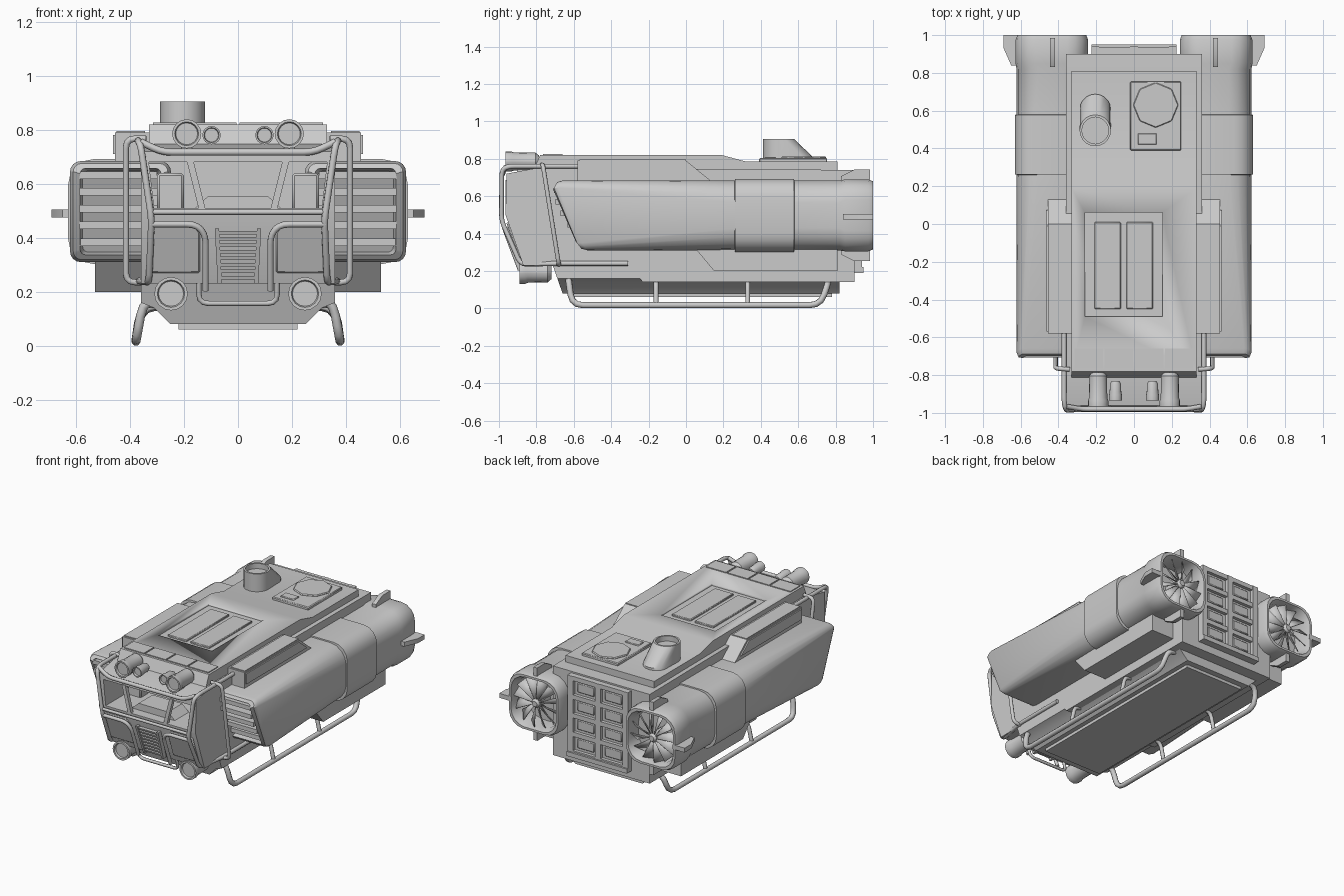
import bpy, bmesh, math
from mathutils import Vector

if "Cube" in bpy.data.objects:
    bpy.data.objects.remove(bpy.data.objects["Cube"])


def finish(name, bm, mirror=False, bevel=0, angle=30):
    bmesh.ops.recalc_face_normals(bm, faces=bm.faces[:])
    me = bpy.data.meshes.new(name)
    bm.to_mesh(me)
    bm.free()
    me.shade_smooth()
    me.set_sharp_from_angle(angle=math.radians(angle))
    ob = bpy.data.objects.new(name, me)
    bpy.context.collection.objects.link(ob)
    if bevel:
        m = ob.modifiers.new("bevel", 'BEVEL')
        m.width, m.segments, m.limit_method = bevel, 1, 'ANGLE'
    if mirror:
        ob.modifiers.new("mirror", 'MIRROR').use_clip = False
    return ob


def prism(name, pts, axis, lo, hi, mirror=False, bevel=0, move=None):
    """Extrude a 2D outline along an axis; move optionally deforms each vertex."""
    put = {'x': lambda p, t: (t, p[0], p[1]), 'y': lambda p, t: (p[0], t, p[1]),
           'z': lambda p, t: (p[0], p[1], t)}[axis]
    bm = bmesh.new()
    a, b = [[bm.verts.new(put(p, t)) for p in pts] for t in (lo, hi)]
    bm.faces.new(a)
    bm.faces.new(b)
    for i in range(len(pts)):
        j = (i + 1) % len(pts)
        bm.faces.new((a[i], a[j], b[j], b[i]))
    if move:
        for v in bm.verts:
            move(v.co)
    return finish(name, bm, mirror, bevel)


def box(name, x0, x1, y0, y1, z0, z1, **kw):
    return prism(name, [(x0, y0), (x1, y0), (x1, y1), (x0, y1)], 'z', z0, z1, **kw)


def ring(cx, cz, hx, hz, r, y, n=5):
    """Rounded rectangle in the xz plane; y may be a function of z."""
    out = []
    for k, (sx, sz) in enumerate([(1, 1), (-1, 1), (-1, -1), (1, -1)]):
        for i in range(n):
            a = math.pi / 2 * (k + i / (n - 1) * 0.999)
            z = cz + sz * (hz - r) + r * math.sin(a)
            out.append((cx + sx * (hx - r) + r * math.cos(a), y(z) if callable(y) else y, z))
    return out


def loft(name, rings, mirror=False, angle=30):
    bm = bmesh.new()
    rs = [[bm.verts.new(p) for p in r] for r in rings]
    for a, b in zip(rs, rs[1:]):
        for i in range(len(a)):
            j = (i + 1) % len(a)
            bm.faces.new((a[i], a[j], b[j], b[i]))
    bm.faces.new(rs[0])
    bm.faces.new(rs[-1])
    return finish(name, bm, mirror, 0, angle)


def tube(name, pts, r=0.012, fillet=0.035, both=True):
    """Round bar through points with filleted corners."""
    P = [Vector(p) for p in pts]
    path = [P[0]]
    for a, b, c in zip(P, P[1:], P[2:]):
        d0, d1 = a - b, c - b
        p = b + d0.normalized() * min(fillet, d0.length * .45)
        q = b + d1.normalized() * min(fillet, d1.length * .45)
        path += [p.lerp(b, t).lerp(b.lerp(q, t), t) for t in (0, .33, .67, 1)]
    path.append(P[-1])
    for s, side in ((1, "right"), (-1, "left"))[:2 if both else 1]:
        cu = bpy.data.curves.new(name, 'CURVE')
        cu.dimensions, cu.bevel_depth, cu.bevel_resolution, cu.use_fill_caps = '3D', r, 2, True
        sp = cu.splines.new('POLY')
        sp.points.add(len(path) - 1)
        for q, p in zip(sp.points, path):
            q.co = (p.x * s, p.y, p.z, 1)
        ob = bpy.data.objects.new(name + ("_" + side if both else ""), cu)
        bpy.context.collection.objects.link(ob)
        bpy.ops.object.select_all(action='DESELECT')
        ob.select_set(True)
        bpy.context.view_layer.objects.active = ob
        bpy.ops.object.convert(target='MESH')


def cut(ob, cutter):
    m = ob.modifiers.new("cut", 'BOOLEAN')
    m.operation, m.solver, m.object = 'DIFFERENCE', 'EXACT', cutter
    cutter.hide_render = True
    cutter.hide_set(True)


# Main hull with cab, window cavity, roof block
hull = prism("hull", [(-.96, .72), (-.965, .5), (-.87, .23), (-.31, .23), (-.23, .14), (.9, .14),
                      (.9, .74), (-.8, .75)], 'x', -.36, .36)
cut(hull, prism("window_cutter", [(-.31, .51), (.31, .51), (.33, .68), (-.33, .68)], 'y', -1.1, -.62))
roof = prism("roof", [(-.82, .73), (-.78, .82), (.19, .82), (.32, .785), (.81, .785), (.81, .73)],
             'x', -.33, .33)
cut(roof, box("hatch_cutter", -.26, .15, -.49, .06, .806, .9))
for i, x in enumerate((-.21, -.04)):
    box(f"roof_hatch_{i}", x, x + .14, -.45, .01, .8, .818, bevel=.004)
for i in range(4):
    box(f"roof_plate_{i}", -.315 + .16 * i, -.165 + .16 * i, -.765, -.66, .81, .826)

# Window posts and dashboard
prism("window_post", [(.12, .505), (.145, .505), (.19, .685), (.165, .685)], 'y', -.965, -.94, mirror=True)
prism("dashboard", [(-.17, .5), (.17, .5), (.11, .555), (-.11, .555)], 'y', -.9, -.75)
box("cab_seat", .2, .3, -.75, -.65, .5, .64, mirror=True, bevel=.01)


# Sloped lower front: panels and grille
def lean(c):
    c.y += (.5 - c.z) * .352


prism("front_panel", [(.14, .27), (.33, .27), (.33, .46), (.17, .46), (.14, .42)], 'y', -.976, -.95,
      mirror=True, bevel=.006, move=lean)
prism("grille_side", [(.06, .23), (.075, .23), (.086, .435), (.07, .435)], 'y', -.995, -.95,
      mirror=True, move=lean)
for i in range(8):
    z = .245 + i * .024
    box(f"grille_slat_{i}", -.07, .07, -.99, -.95, z, z + .013, move=lean)

# Lower hull and belly plate
prism("lower_hull", [(-.36, .24), (-.36, .16), (-.31, .14), (-.25, .08), (.25, .08), (.31, .14),
                     (.36, .16), (.36, .24)], 'y', -.66, .82,
      move=lambda c: setattr(c, 'y', c.y - (.35 * (c.z - .08) if c.y < 0 else 0)))
box("belly_plate", -.22, .22, -.6, .78, .06, .085)

# Side boxes above and below the engines
prism("upper_side_box", [(-.58, .66), (-.58, .79), (0, .79), (.16, .66)], 'x', .32, .455, mirror=True)
prism("upper_box_panel", [(-.57, .71), (-.57, .78), (-.01, .78), (.075, .71)], 'x', .44, .463, mirror=True)
box("upper_box_lid", .345, .45, -.57, 0, .78, .796, mirror=True)
prism("lower_side_box", [(.05, .32), (.15, .2), (.81, .2), (.81, .32)], 'x', .33, .53, mirror=True)


# Engine pods: slanted intake, body, band, rear duct
def slant(z, d=0):
    return -.715 + 1.05 * max(0, .6 - z) ** 1.5 + .6 * max(0, z - .63) + d


C = (.435, .497)
loft("engine_front", [ring(*C, .14, .15, .02, lambda z: slant(z, .06)),
                      ring(*C, .15, .16, .02, slant),
                      ring(*C, .175, .178, .03, slant),
                      ring(*C, .187, .187, .04, lambda z: slant(z, .025)),
                      ring(*C, .187, .187, .12, .3)], mirror=True)
for i in range(5):
    z = .37 + .062 * i
    box(f"intake_slat_{i}", .3, .586, slant(z, .008), slant(z, .065), z, z + .028, mirror=True)
loft("engine_band", [ring(*C, h, h, .1, y) for h, y in ((.18, .26), (.195, .262), (.195, .578), (.18, .58))],
     mirror=True)
loft("engine_duct", [ring(*C, h, h, r, y) for h, r, y in
                     ((.187, .12, .5), (.187, .12, .82), (.192, .11, .85), (.192, .11, .975), (.182, .1, 1),
                      (.168, .1, 1), (.16, .12, .96), (.16, .14, .86))], mirror=True)

# Fans
bm = bmesh.new()
for i in range(12):
    a = i * math.tau / 12
    vs = []
    for r, da, y in ((.025, 0, .975), (.165, .05, .975), (.165, .42, .92), (.025, .5, .94)):
        vs.append(bm.verts.new((C[0] + r * math.cos(a + da), y, C[1] + r * math.sin(a + da))))
    bm.faces.new(vs)
fan = finish("fan_blades", bm)
fan.modifiers.new("thick", 'SOLIDIFY').thickness = .004
fan.modifiers.new("mirror", 'MIRROR')
loft("fan_hub", [ring(*C, r, r, r, y) for r, y in ((.03, .86), (.03, .975), (.018, .99))], mirror=True)

# Engine fins
prism("side_fin", [(.6, .84), (.65, .84), (.69, .93), (.69, 1), (.6, 1)], 'z', .475, .505, mirror=True)
for n, s in (("top_fin", 1), ("bottom_fin", -1)):
    prism(n, [(y, C[1] + s * d) for y, d in ((.83, .17), (.83, .21), (.9, .245), (.985, .245), (.985, .17))],
          'x', .418, .446, mirror=True)

# Rear door with eight framed panels
box("rear_door", -.225, .225, .88, .915, .2, .73)
for i, x in enumerate((-.225, -.02, .185)):
    box(f"door_stile_{i}", x, x + .04, .9, .94, .2, .73)
for i in range(5):
    z = .2 + i * .125
    box(f"door_rail_{i}", -.22, .22, .9, .937, z, z + .03)
for i in range(8):
    x, z = -.165 + .205 * (i % 2), .247 + .125 * (i // 2)
    box(f"door_panel_{i}", x, x + .125, .9, .922, z, z + .065, bevel=.005)
box("rear_step", -.225, .225, .88, .95, .19, .22)

# Roof equipment: slanted exhaust, plate with octagonal hatch
bm = bmesh.new()
n = 20
ang = [math.tau * i / n for i in range(n)]
rows = []
for z, stretch, k in ((.77, .11, 1), (.8, .11, 1), (.905, 0, 1), (.905, 0, .85), (.87, 0, .85)):
    rows.append([(-.205 + .083 * k * math.cos(a), .495 + .083 * k * math.sin(a)
                  + (stretch if math.sin(a) > 1e-4 else 0), z) for a in ang])
bm.free()
loft("exhaust", rows, angle=40)
box("equipment_plate", -.02, .25, .39, .755, .775, .803, bevel=.005)
prism("octagon_hatch", [(.115 + .12 * math.cos(i * math.pi / 4), .63 + .12 * math.sin(i * math.pi / 4))
                        for i in range(8)], 'z', .79, .812, bevel=.004)
box("small_cover", .02, .12, .42, .48, .79, .81, bevel=.004)


# Lamps
def lamp(name, x, z, r, y0, y1):
    loft(name, [ring(x, z, r * k, r * k, r * k, y) for k, y in
                ((.6, y1), (.88, y1 - .02), (.9, y0 + .045), (1, y0 + .03), (1, y0), (.82, y0), (.75, y0 + .012))],
         mirror=True)


lamp("roof_lamp_large", .19, .785, .054, -.965, -.785)
lamp("roof_lamp_small", .098, .78, .034, -.935, -.83)
lamp("lower_lamp", .248, .193, .062, -.89, -.72)
box("roof_lamp_foot", .17, .21, -.9, -.84, .72, .75, mirror=True)

# Guard bars round the cab
tube("cage_side", [(.37, -.58, .76), (.37, -.95, .76), (.36, -.985, .74), (.32, -.987, .47),
                   (.33, -.885, .235), (.367, -.68, .24), (.367, -.31, .24)], .013)
tube("cage_outer", [(.34, -.77, .767), (.415, -.765, .767), (.415, -.68, .235), (.34, -.68, .235)], .012)
tube("cage_front", [(.325, -.978, .45), (.155, -.978, .45), (.12, -.965, .41), (.12, -.888, .205)], .012)
tube("cage_top", [(-.36, -.965, .755), (-.28, -.98, .717), (.28, -.98, .717), (.36, -.965, .755)], .013, both=False)
tube("cage_window_bar", [(-.32, -.985, .495), (.32, -.985, .495)], .01, both=False)
tube("bumper_bar", [(-.145, -.86, .24), (-.145, -.84, .157), (.145, -.84, .157), (.145, -.86, .24)], .01, both=False)

# Landing skids and struts
tube("skid", [(.25, -.63, .17), (.35, -.63, .17), (.378, -.61, .017), (.378, .72, .017), (.36, .76, .14),
              (.26, .76, .15)], .017, .06)
for i, y in enumerate((-.16, .33)):
    tube(f"skid_strut_{i}", [(.27, y, .15), (.35, y, .14), (.378, y, .017)], .013)
